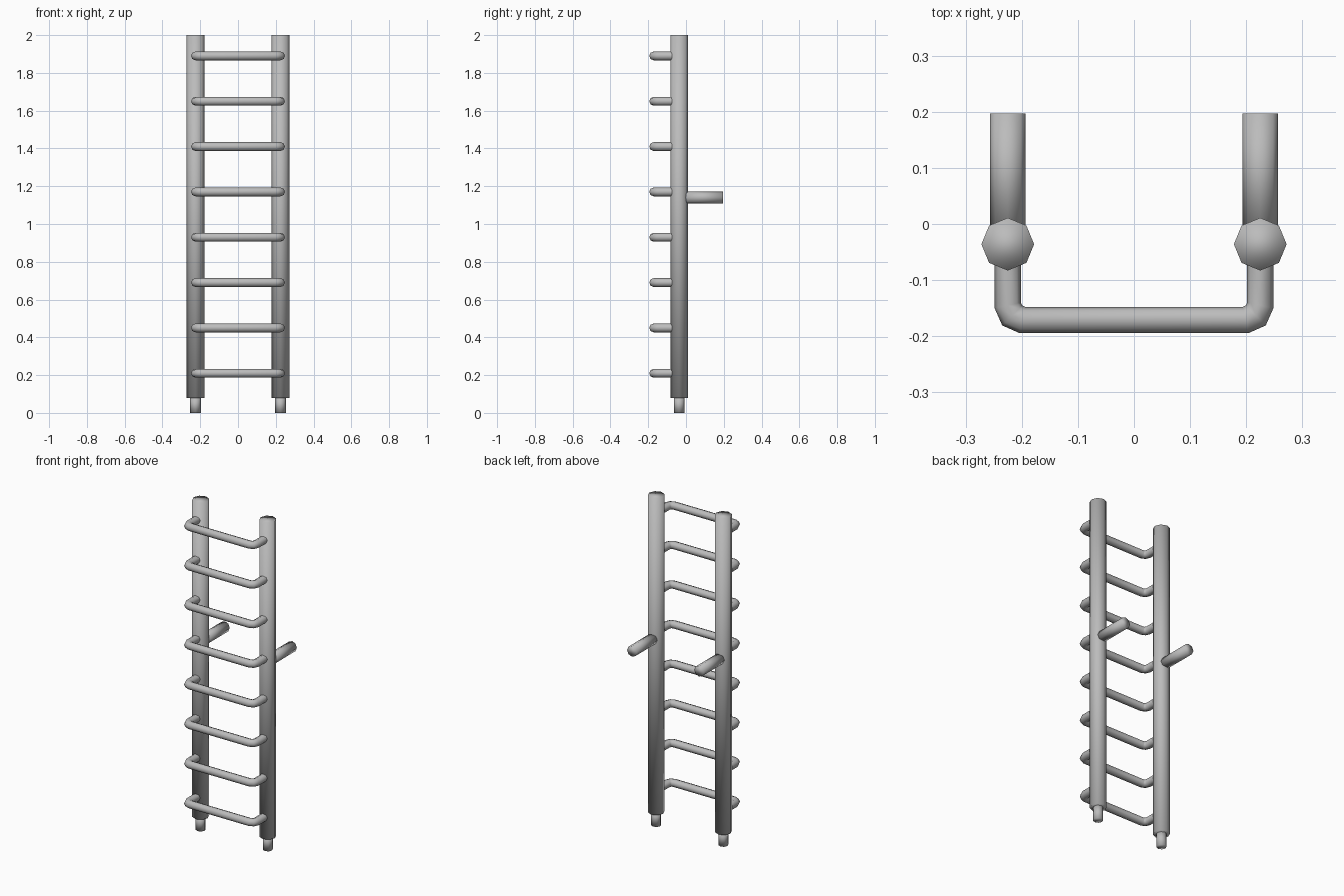
import bpy, bmesh
from math import sin, cos, pi
from mathutils import Vector

cube = bpy.data.objects.get("Cube")
if cube:
    bpy.data.objects.remove(cube, do_unlink=True)

GREY = (0.5, 0.5, 0.5, 1.0)
steel = bpy.data.materials.new("steel_grey")
steel.use_nodes = True
steel.diffuse_color = GREY
steel.node_tree.nodes["Principled BSDF"].inputs["Base Color"].default_value = GREY

SIDES = 8
POLE_X, POLE_Y = 0.225, -0.036


def tube(name, path, radius, up, capped=True):
    """Sweep a round section along a flat path; 'up' is normal to its plane."""
    pts = [Vector(p) for p in path]
    up = Vector(up)
    bm = bmesh.new()
    rings = []
    for i, p in enumerate(pts):
        before = (p - pts[max(i - 1, 0)]).normalized()
        after = (pts[min(i + 1, len(pts) - 1)] - p).normalized()
        tangent = (before + after).normalized()
        side = tangent.cross(up)
        miter = 1 / tangent.dot(after if after.length else before)
        rings.append([bm.verts.new(p + radius * (side * cos(a) * miter + up * sin(a)))
                      for a in (2 * pi * k / SIDES for k in range(SIDES))])
    for r, s in zip(rings, rings[1:]):
        for k in range(SIDES):
            n = (k + 1) % SIDES
            bm.faces.new((r[k], r[n], s[n], s[k]))
    if capped:
        bm.faces.new(rings[0])
        bm.faces.new(rings[-1])
    bmesh.ops.recalc_face_normals(bm, faces=bm.faces)
    for f in bm.faces:
        f.smooth = True
    mesh = bpy.data.meshes.new(name)
    bm.to_mesh(mesh)
    bm.free()
    mesh.materials.append(steel)
    obj = bpy.data.objects.new(name, mesh)
    bpy.context.collection.objects.link(obj)
    return obj


# Uprights with narrow feet and rear mounting pegs
for label, x in (("left", POLE_X), ("right", -POLE_X)):
    tube(label + "_pole", [(x, POLE_Y, 0.08), (x, POLE_Y, 2)], 0.047, (0, 1, 0))
    tube(label + "_foot", [(x, POLE_Y, 0), (x, POLE_Y, 0.085)], 0.028, (0, 1, 0))
    tube(label + "_wall_peg", [(x, -0.01, 1.14), (x, 0.197, 1.14)], 0.032, (0, 0, 1))

# Bent rungs standing out in front of the poles
half = [(POLE_X, -0.05), (POLE_X, -0.145), (0.217, -0.163), (0.199, -0.171)]
outline = half + [(-x, y) for x, y in reversed(half)]
for i in range(8):
    z = 0.21 + 0.24 * i
    tube(f"rung_{i + 1}", [(x, y, z) for x, y in outline], 0.0235, (0, 0, 1), capped=False)
